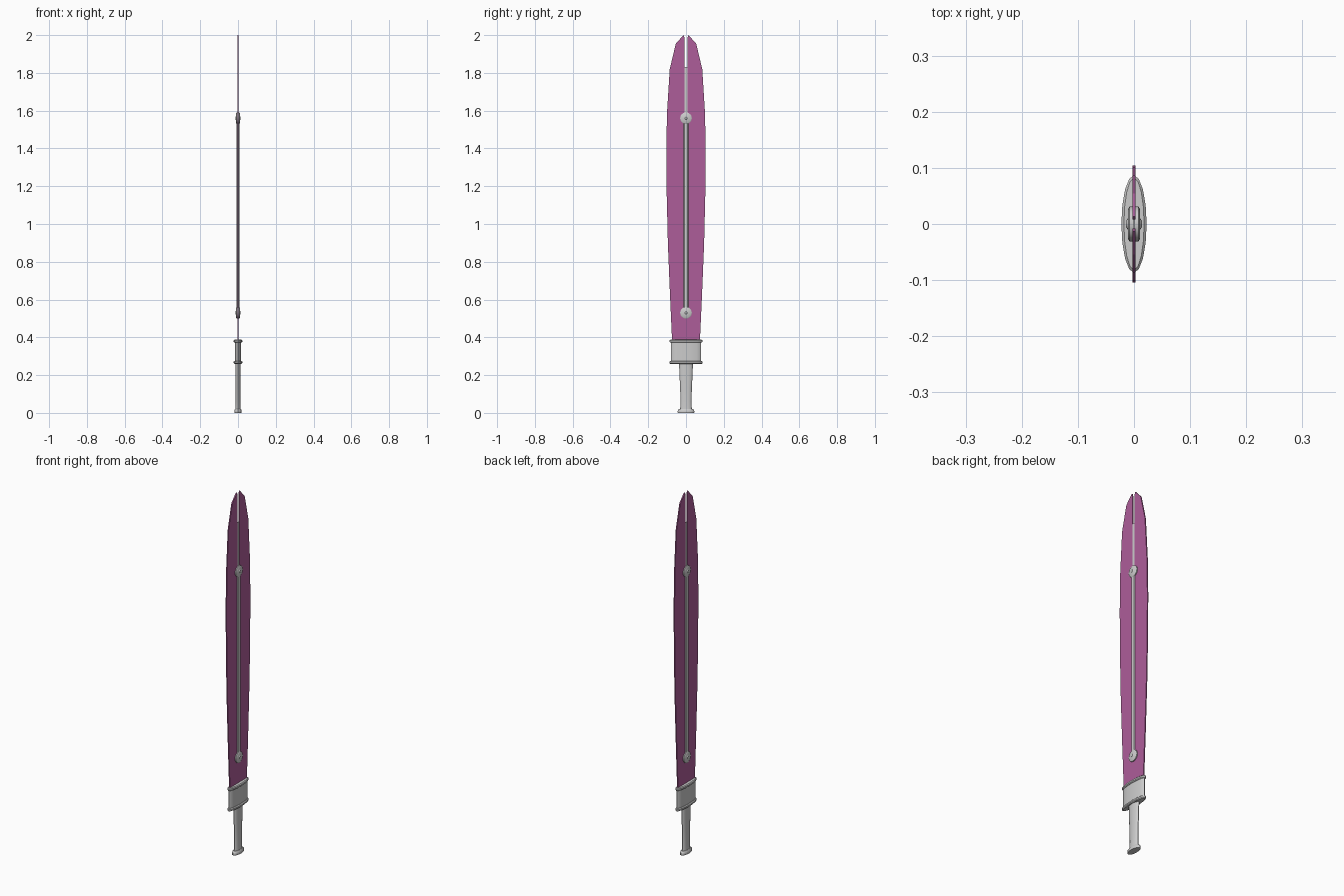
import bpy, bmesh
from math import pi, cos, sin

if "Cube" in bpy.data.objects:
    bpy.data.objects.remove(bpy.data.objects["Cube"])


def finish(name, bm, color=None, smooth=True):
    bmesh.ops.recalc_face_normals(bm, faces=bm.faces)
    me = bpy.data.meshes.new(name)
    bm.to_mesh(me)
    bm.free()
    ob = bpy.data.objects.new(name, me)
    bpy.context.collection.objects.link(ob)
    if color:
        mat = bpy.data.materials.new(name + "_color")
        mat.diffuse_color = color
        mat.use_nodes = True
        mat.node_tree.nodes["Principled BSDF"].inputs["Base Color"].default_value = mat.diffuse_color
        me.materials.append(mat)
    if smooth:
        bpy.ops.object.select_all(action='DESELECT')
        ob.select_set(True)
        bpy.context.view_layer.objects.active = ob
        bpy.ops.object.shade_smooth_by_angle(angle=0.6)
    return ob


def loft(name, sections, n, axis='z', center_z=0):
    """Stack elliptical rings (half_a, half_b, height) along z or x."""
    bm = bmesh.new()
    rings = []
    for a, b, h in sections:
        ring = []
        for i in range(n):
            t = 2 * pi * i / n
            p, q = a * cos(t), b * sin(t)
            ring.append(bm.verts.new((p, q, h) if axis == 'z' else (h, p, center_z + q)))
        rings.append(ring)
    for r, s in zip(rings, rings[1:]):
        for i in range(n):
            j = (i + 1) % n
            bm.faces.new((r[i], r[j], s[j], s[i]))
    bm.faces.new(rings[0][::-1])
    bm.faces.new(rings[-1])
    return finish(name, bm)


def bar(name, hx, hy, z0, z1, bevel=0.0):
    bm = bmesh.new()
    bmesh.ops.create_cube(bm, size=1)
    for v in bm.verts:
        v.co = (v.co.x * 2 * hx, v.co.y * 2 * hy, z0 if v.co.z < 0 else z1)
    if bevel:
        edges = [e for e in bm.edges if abs(e.verts[0].co.z - e.verts[1].co.z) > 0.1]
        bmesh.ops.bevel(bm, geom=edges, offset=bevel, segments=1, affect='EDGES')
    return finish(name, bm, smooth=False)


# Blade: two mirrored halves with a slot between them
outer = [(0.072, 0.34), (0.074, 0.39), (0.085, 0.63), (0.096, 0.9), (0.102, 1.15),
         (0.104, 1.38), (0.101, 1.58), (0.086, 1.82), (0.054, 1.955), (0.013, 2.0)]
inner = [(0.008, 1.985), (0.008, 0.53), (0.0, 0.53), (0.0, 0.34)]
for side, label in ((1, "left"), (-1, "right")):
    bm = bmesh.new()
    face = bm.faces.new([bm.verts.new((-0.003, side * y, z)) for y, z in outer + inner])
    ext = bmesh.ops.extrude_face_region(bm, geom=[face])
    for v in ext["geom"]:
        if isinstance(v, bmesh.types.BMVert):
            v.co.x = 0.003
    finish("blade_half_" + label, bm, (0.42, 0.11, 0.32, 1), smooth=False)

# Thin strip filling the lower slot, and the raised central rib
bar("slot_strip", 0.002, 0.009, 0.5, 1.83)
bar("central_rib", 0.0075, 0.012, 0.53, 1.56, 0.003)

# Round rivets at the ends of the rib
for label, z in (("lower", 0.53), ("upper", 1.56)):
    disc = [(0.026, -0.011), (0.031, -0.008), (0.031, 0.008), (0.026, 0.011)]
    loft("rivet_disc_" + label, [(r, r, x) for r, x in disc], 16, 'x', z)
    stud = [(0.006, -0.014), (0.010, -0.011), (0.010, 0.011), (0.006, 0.014)]
    loft("rivet_stud_" + label, [(r, r, x) for r, x in stud], 12, 'x', z)

# Guard collar with a rounded lip at each end
loft("guard", [(0.016, 0.080, 0.262), (0.016, 0.080, 0.384)], 16)
for label, z in (("lower", 0.267), ("upper", 0.380)):
    loft("guard_lip_" + label,
         [(0.018, 0.082, z - 0.008), (0.0225, 0.087, z - 0.004),
          (0.0225, 0.087, z + 0.004), (0.018, 0.082, z + 0.008)], 16)

# Grip, narrowing in the middle, and flared pommel
loft("grip", [(0.014, 0.031, 0.015), (0.012, 0.029, 0.06), (0.0125, 0.031, 0.13),
              (0.013, 0.034, 0.19), (0.014, 0.037, 0.27)], 16)
loft("pommel", [(0.019, 0.043, 0.0), (0.020, 0.045, 0.004),
                (0.019, 0.043, 0.015), (0.015, 0.036, 0.021)], 16)
